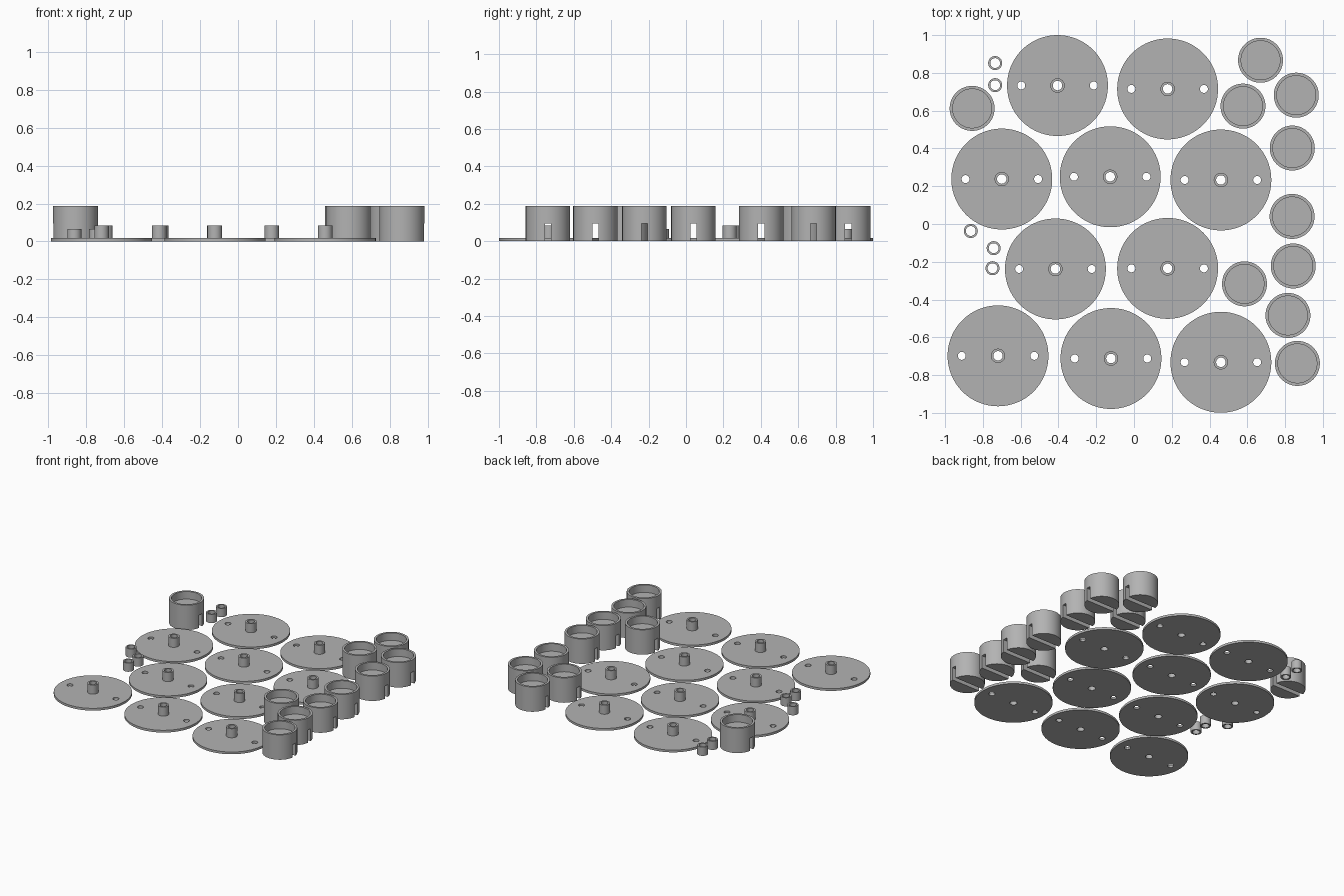
import bpy, math

if "Cube" in bpy.data.objects:
    bpy.data.objects.remove(bpy.data.objects["Cube"], do_unlink=True)

grey = bpy.data.materials.new("plain grey")
grey.use_nodes = True
grey.diffuse_color = (0.45, 0.45, 0.45, 1)
grey.node_tree.nodes["Principled BSDF"].inputs["Base Color"].default_value = grey.diffuse_color


def lathe(name, profile, segments=64):
    """Closed ring or solid from an (r, z) outline; r = 0 points become poles."""
    verts, rings, faces = [], [], []
    for r, z in profile:
        count = segments if r else 1
        start = len(verts)
        for i in range(count):
            a = math.tau * i / segments
            verts.append((r * math.cos(a), r * math.sin(a), z))
        rings.append([start + i % count for i in range(segments)])
    for k, low in enumerate(rings):
        high = rings[(k + 1) % len(rings)]
        for i in range(segments):
            j = (i + 1) % segments
            face = list(dict.fromkeys((low[i], low[j], high[j], high[i])))
            if len(face) > 2:
                faces.append(face)
    mesh = bpy.data.meshes.new(name)
    mesh.from_pydata(verts, [], faces)
    mesh.materials.append(grey)
    obj = bpy.data.objects.new(name, mesh)
    bpy.context.collection.objects.link(obj)
    return obj


def cut(obj, cutters):
    """Subtract the cutters, bake the result and remove them."""
    for c in cutters:
        c.hide_render = True
        mod = obj.modifiers.new("cut", "BOOLEAN")
        mod.operation, mod.solver, mod.object = "DIFFERENCE", "EXACT", c
    bpy.context.view_layer.update()
    baked = obj.evaluated_get(bpy.context.evaluated_depsgraph_get())
    mesh = bpy.data.meshes.new_from_object(baked)
    obj.modifiers.clear()
    obj.data = mesh
    mesh.materials.clear()
    mesh.materials.append(grey)
    for c in cutters:
        bpy.data.objects.remove(c, do_unlink=True)


def scatter(obj, places):
    """Smooth the part, then lay out linked copies of it."""
    bpy.ops.object.select_all(action="DESELECT")
    obj.select_set(True)
    bpy.context.view_layer.objects.active = obj
    bpy.ops.object.shade_smooth_by_angle(angle=math.radians(30))
    base = obj.name
    for i, (x, y) in enumerate(places):
        part = obj if i == 0 else obj.copy()
        if i:
            bpy.context.collection.objects.link(part)
        part.name = f"{base}_{i + 1}"
        part.location = (x, y, 0)


# Wheel discs: thin plate, tubular hub and two pin holes
PLATE, BORE, HUB = 0.017, 0.025, 0.038
disc = lathe("wheel_disc", [(BORE, 0), (0.267, 0), (0.267, PLATE),
                            (HUB, PLATE), (HUB, 0.085), (BORE, 0.085)], 96)
pins = []
for side in (-1, 1):
    bpy.ops.mesh.primitive_cylinder_add(vertices=32, radius=0.021, depth=0.1,
                                        location=(side * 0.192, 0, 0))
    pins.append(bpy.context.object)
cut(disc, pins)
scatter(disc, [(-.405, .733), (.178, .715), (-.70, .238), (-.126, .25), (.46, .233),
               (-.416, -.238), (.178, -.235), (-.72, -.698), (-.122, -.712), (.46, -.732)])

# Caps: open cup on top, slot running across the underside
cap = lathe("slotted_cap", [(0, 0), (0.119, 0), (0.119, 0.187), (0.103, 0.187),
                            (0.103, 0.13), (0, 0.13)])
bpy.ops.mesh.primitive_cube_add(size=1, location=(0, 0, 0.0425))
slot = bpy.context.object
slot.scale = (0.4, 0.034, 0.105)
cut(cap, [slot])
scatter(cap, [(-.857, .612), (.67, .867), (.859, .682), (.577, .624), (.838, .402),
              (.837, .04), (.843, -.222), (.585, -.317), (.815, -.484), (.865, -.738)])

# Loose spacer bushings
bush = lathe("spacer_bushing", [(0.026, 0), (0.037, 0), (0.037, 0.065), (0.026, 0.065)], 48)
scatter(bush, [(-.735, .852), (-.735, .735), (-.864, -.037), (-.743, -.128), (-.749, -.234)])
